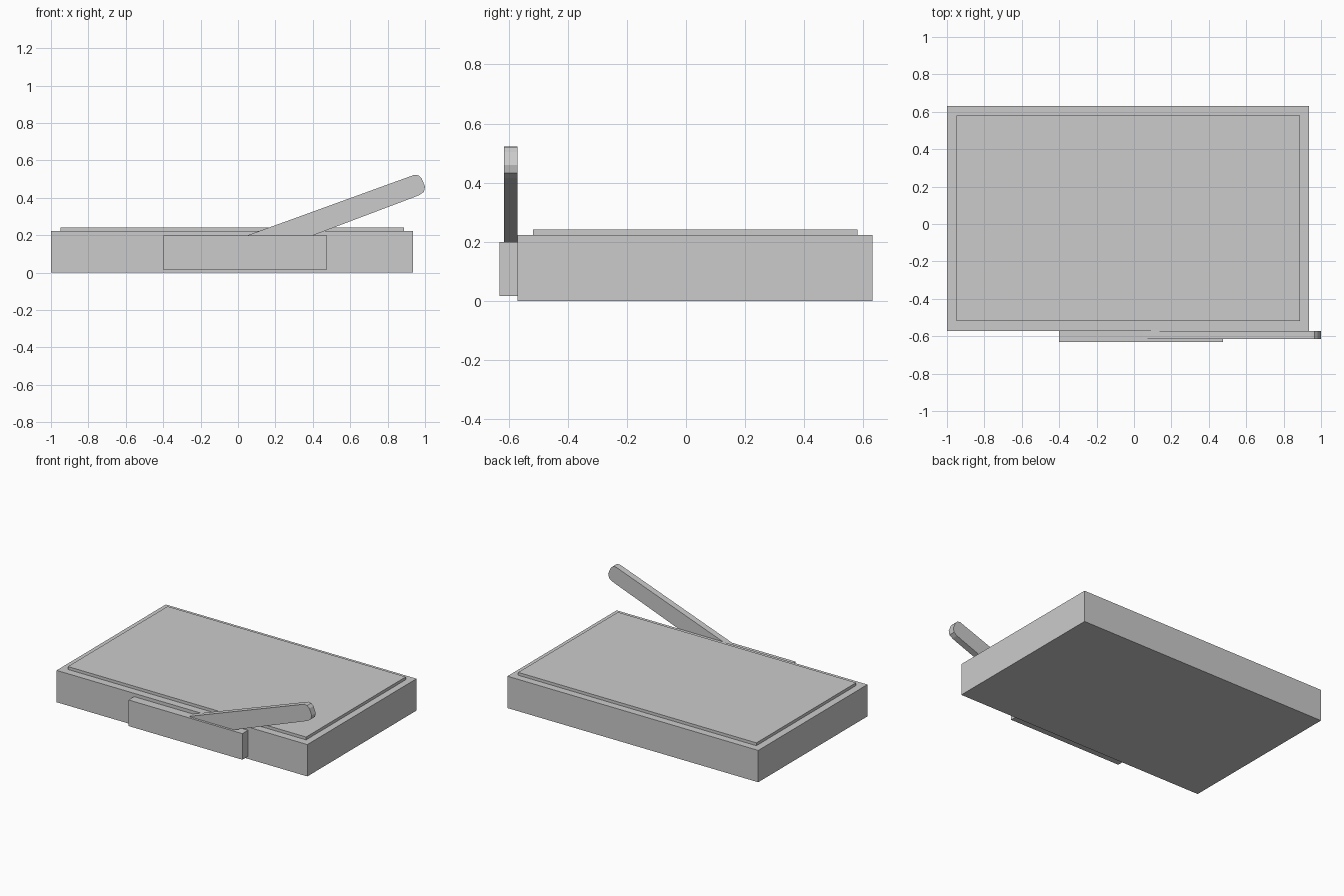
import bpy, bmesh

if "Cube" in bpy.data.objects:
    bpy.data.objects.remove(bpy.data.objects["Cube"])


def prism(name, outline, y0, y1):
    """Extrude an (x, z) outline from y0 to y1."""
    bm = bmesh.new()
    face = bm.faces.new([bm.verts.new((x, y0, z)) for x, z in outline])
    ext = bmesh.ops.extrude_face_region(bm, geom=[face])
    moved = [g for g in ext["geom"] if isinstance(g, bmesh.types.BMVert)]
    bmesh.ops.translate(bm, verts=moved, vec=(0, y1 - y0, 0))
    bmesh.ops.recalc_face_normals(bm, faces=bm.faces[:])
    mesh = bpy.data.meshes.new(name)
    bm.to_mesh(mesh)
    bm.free()
    obj = bpy.data.objects.new(name, mesh)
    bpy.context.collection.objects.link(obj)
    return obj


def box(name, x0, x1, y0, y1, z0, z1):
    return prism(name, [(x0, z0), (x1, z0), (x1, z1), (x0, z1)], y0, y1)


# Main slab and the thin raised panel on top
box("base_slab", -1.0, 0.935, -0.571, 0.632, 0.0, 0.222)
box("top_panel", -0.95, 0.888, -0.518, 0.581, 0.222, 0.242)

# Housing on the front that holds the lever
box("lever_housing", -0.402, 0.476, -0.632, -0.571, 0.017, 0.199)

# Slanted lever with a rounded tip, its root buried in the housing
lever = [(0.05, 0.199), (-0.08, 0.152), (-0.10, 0.10), (-0.05, 0.04),
         (0.403, 0.2), (0.933, 0.40), (0.97, 0.415), (0.994, 0.432),
         (1.0, 0.46), (0.982, 0.504), (0.965, 0.52), (0.943, 0.523)]
prism("lever_arm", lever, -0.616, -0.571)
